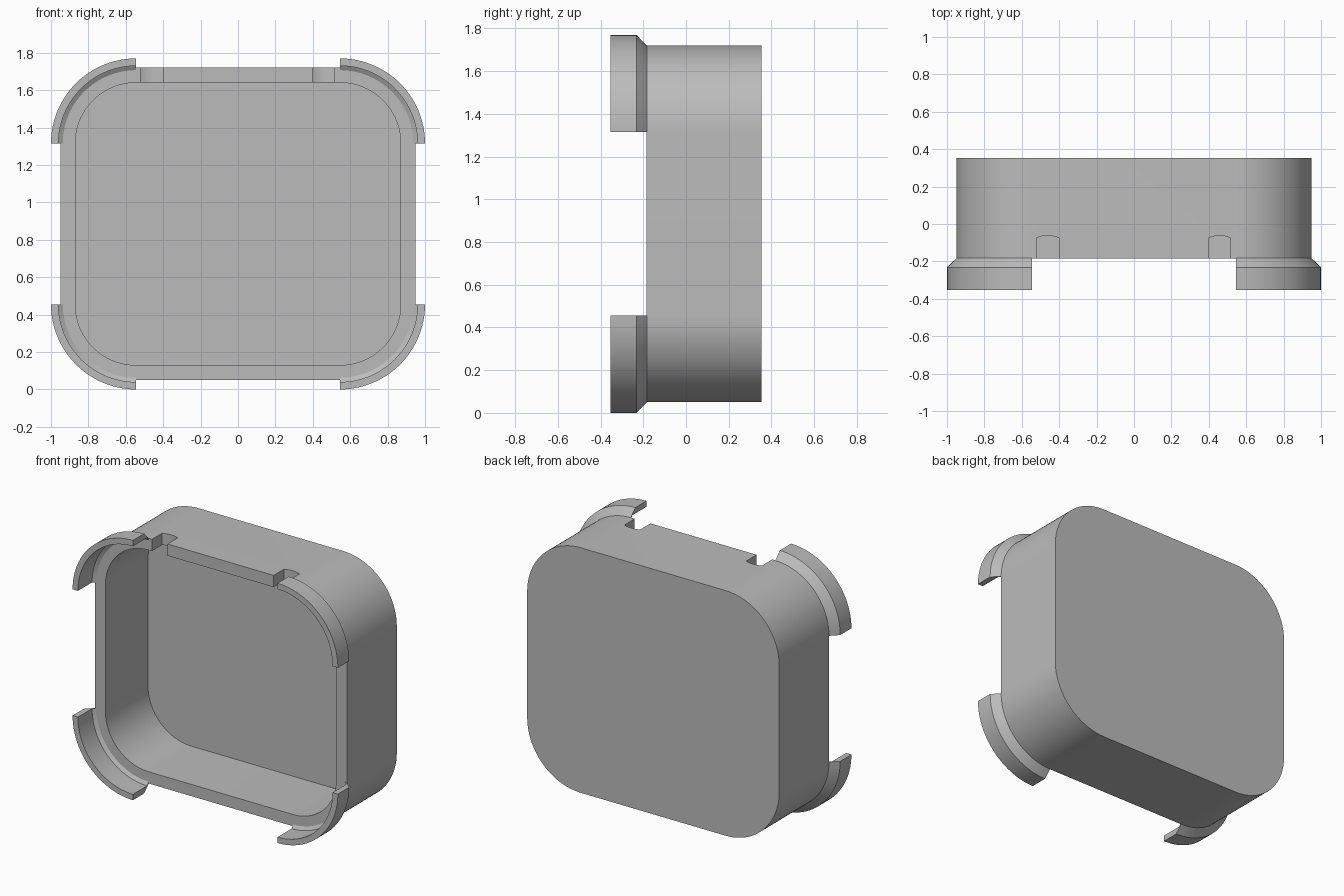
import bpy, bmesh, math

cube = bpy.data.objects.get("Cube")
if cube:
    bpy.data.objects.remove(cube, do_unlink=True)

CX, CZ, MID = 0.545, 0.43, 0.885      # corner arc centres and mid height
FRONT, BACK, FLOOR = -0.185, 0.353, 0.273
STEPS = 24

grey = bpy.data.materials.new("plain grey")
grey.use_nodes = True
colour = (0.5, 0.5, 0.5, 1)
grey.diffuse_color = colour
grey.node_tree.nodes["Principled BSDF"].inputs["Base Color"].default_value = colour


def make_object(name, bm):
    bmesh.ops.recalc_face_normals(bm, faces=bm.faces)
    mesh = bpy.data.meshes.new(name)
    bm.to_mesh(mesh)
    bm.free()
    mesh.materials.append(grey)
    obj = bpy.data.objects.new(name, mesh)
    bpy.context.collection.objects.link(obj)
    return obj


def prism(name, outline, axis, start, end):
    """Extrude a 2D outline along y or z."""
    place = (lambda a, b, t: (a, t, b)) if axis == "y" else (lambda a, b, t: (a, b, t))
    bm = bmesh.new()
    face = bm.faces.new([bm.verts.new(place(a, b, start)) for a, b in outline])
    new = bmesh.ops.extrude_face_region(bm, geom=[face])["geom"]
    verts = [v for v in new if isinstance(v, bmesh.types.BMVert)]
    bmesh.ops.translate(bm, verts=verts, vec=place(0, 0, end - start))
    return make_object(name, bm)


def arc(cx, cz, r, a0, a1, steps=STEPS):
    angles = [a0 + (a1 - a0) * i / steps for i in range(steps + 1)]
    return [(cx + r * math.cos(a), cz + r * math.sin(a)) for a in angles]


def rounded_outline(r):
    points = []
    for k, (sx, sz) in enumerate([(1, 1), (-1, 1), (-1, -1), (1, -1)]):
        a = k * math.pi / 2
        points += arc(sx * CX, MID + sz * CZ, r, a, a + math.pi / 2)
    return points


def cut(target, cutter):
    mod = target.modifiers.new("cut", "BOOLEAN")
    mod.operation = "DIFFERENCE"
    mod.solver = "EXACT"
    mod.object = cutter
    bpy.context.view_layer.objects.active = target
    bpy.ops.object.modifier_apply(modifier=mod.name)
    bpy.data.objects.remove(cutter, do_unlink=True)


def smooth(obj):
    bpy.ops.object.select_all(action="DESELECT")
    obj.select_set(True)
    bpy.context.view_layer.objects.active = obj
    bpy.ops.object.shade_smooth_by_angle(angle=math.radians(25))


# Open-fronted tray
tray = prism("tray", rounded_outline(0.405), "y", FRONT, BACK)
cut(tray, prism("cavity_cutter", rounded_outline(0.325), "y", FRONT - 0.1, FLOOR))

# Two round-ended notches through the top wall
for cx in (-0.461, 0.457):
    w, y_side, rise = 0.059, -0.075, 0.013
    r = (w * w + rise * rise) / (2 * rise)
    half = math.asin(w / r)
    end = arc(cx, y_side + rise - r, r, math.pi / 2 - half, math.pi / 2 + half, 10)
    outline = end + [(cx - w, FRONT - 0.1), (cx + w, FRONT - 0.1)]
    cut(tray, prism("notch_cutter", outline, "z", MID + 0.6, MID + 1))
smooth(tray)

# Flared corner lips: a radius/depth section swept a quarter turn
SECTION = [(0.392, -0.185), (0.405, -0.183), (0.455, -0.232),
           (0.455, -0.353), (0.415, -0.353), (0.415, -0.2)]
corners = [("top_left", 1, 1), ("top_right", -1, 1),
           ("bottom_right", -1, -1), ("bottom_left", 1, -1)]
for k, (label, sx, sz) in enumerate(corners):
    bm = bmesh.new()
    rings = []
    for i in range(STEPS + 1):
        a = (k + i / STEPS) * math.pi / 2
        rings.append([bm.verts.new((sx * CX + r * math.cos(a), y,
                                    MID + sz * CZ + r * math.sin(a)))
                      for r, y in SECTION])
    n = len(SECTION)
    for r0, r1 in zip(rings, rings[1:]):
        for j in range(n):
            m = (j + 1) % n
            bm.faces.new((r0[j], r0[m], r1[m], r1[j]))
    bm.faces.new(rings[0])
    bm.faces.new(rings[-1])
    smooth(make_object(label + "_corner_lip", bm))
